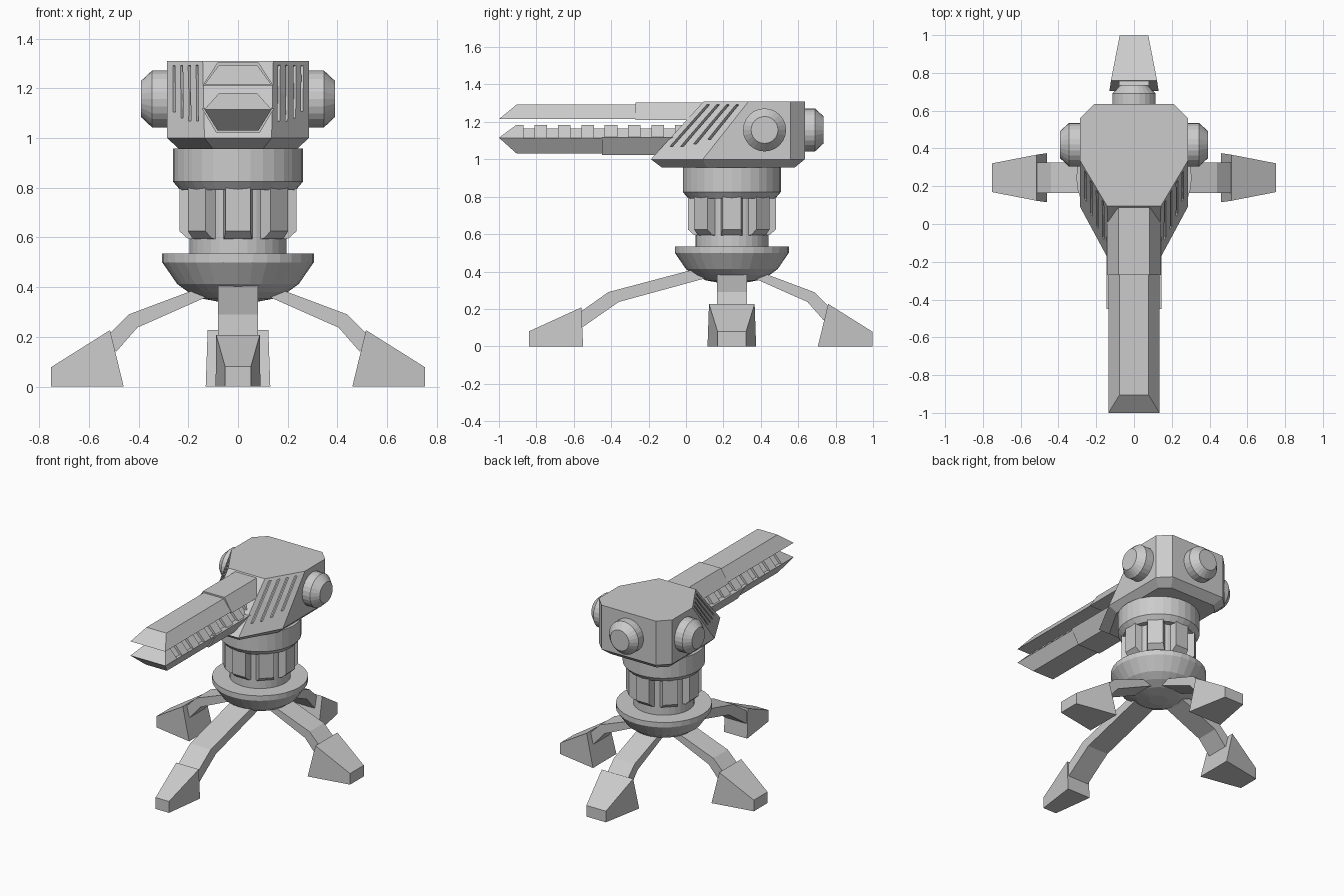
import bpy, bmesh
from math import sin, cos, pi
from mathutils import Vector, Matrix

if "Cube" in bpy.data.objects:
    bpy.data.objects.remove(bpy.data.objects["Cube"])

CY = 0.245  # y of the pedestal axis


def make(name, lofts, mat=Matrix()):
    """One object from several lofts; a loft is a list of equal-sized point rings."""
    bm = bmesh.new()
    for rings in lofts:
        vs = [[bm.verts.new(mat @ Vector(p)) for p in r] for r in rings]
        n = len(vs[0])
        for a, b in zip(vs, vs[1:]):
            for i in range(n):
                j = (i + 1) % n
                bm.faces.new((a[i], a[j], b[j], b[i]))
        bm.faces.new(vs[0][::-1])
        bm.faces.new(vs[-1])
    bmesh.ops.recalc_face_normals(bm, faces=bm.faces)
    me = bpy.data.meshes.new(name)
    bm.to_mesh(me)
    bm.free()
    ob = bpy.data.objects.new(name, me)
    bpy.context.collection.objects.link(ob)
    return ob


def lathe(profile, n=32):
    return [[(r * cos(2 * pi * i / n), r * sin(2 * pi * i / n), z) for i in range(n)]
            for r, z in profile]


def sym(half):
    """Mirror a half outline over x = 0 into a closed ring."""
    return half + [(-x, y, z) for x, y, z in reversed(half)]


def bar(b, t, yb, yt, y1):
    """Trapezoid bar along y: b, t = (half width, z); slanted front end from yb to yt."""
    ring = lambda ya, yc: sym([(b[0], ya, b[1]), (t[0], yc, t[1])])
    return [ring(yb, yt), ring(y1, y1)]


axis = Matrix.Translation((0, CY, 0))

# Pedestal: bowl, column, collar
make("base_bowl", [lathe([(0.06, 0.338), (0.14, 0.353), (0.20, 0.38), (0.245, 0.413),
                          (0.305, 0.50), (0.305, 0.535)])], axis)
make("column", [lathe([(0.195, 0.52), (0.195, 0.82)])], axis)
make("collar", [lathe([(0.232, 0.79), (0.262, 0.825), (0.262, 0.957)])], axis)

# Eight fins around the column
for k in range(8):
    fin = [(0.17, 0.59), (0.205, 0.597), (0.235, 0.625), (0.235, 0.80), (0.17, 0.80)]
    w = [0.06, 0.055, 0.05, 0.05, 0.06]
    make(f"column_fin_{k + 1}", [[[(r, s * h, z) for (r, z), h in zip(fin, w)] for s in (-1, 1)]],
         axis @ Matrix.Rotation(k * pi / 4, 4, 'Z'))

# Legs and feet: profiles in (radius, z), extruded sideways
short_leg = [(0.10, 0.415), (0.20, 0.38), (0.44, 0.29), (0.54, 0.19),
             (0.49, 0.14), (0.405, 0.237), (0.15, 0.35), (0.10, 0.37)]
long_leg = [(0.10, 0.435), (0.245, 0.40), (0.66, 0.29), (0.83, 0.17),
            (0.83, 0.08), (0.605, 0.237), (0.155, 0.36), (0.10, 0.375)]
short_foot = [(0.46, 0, 0.13), (0.752, 0, 0.076), (0.752, 0.078, 0.076), (0.515, 0.227, 0.122)]
long_foot = [(0.795, 0, 0.09), (1.085, 0, 0.052), (1.085, 0.08, 0.052), (0.805, 0.208, 0.088)]
for name, ang, leg, foot in (("right", 0, short_leg, short_foot), ("back", 90, short_leg, short_foot),
                             ("left", 180, short_leg, short_foot), ("front", 270, long_leg, long_foot)):
    m = axis @ Matrix.Rotation(ang * pi / 180, 4, 'Z')
    make(name + "_leg", [[[(r, s * 0.08, z) for r, z in leg] for s in (-1, 1)]], m)
    make(name + "_foot", [[[(r, s * w, z) for r, z, w in foot] for s in (-1, 1)]], m)

# Head: three stacked eight-sided outlines
head_rings = [[(0.10, -0.128), (0.237, 0.11), (0.237, 0.525), (0.175, 0.58)],
              [(0.135, -0.188), (0.285, 0.09), (0.285, 0.56), (0.21, 0.635)],
              [(0.142, 0.095), (0.285, 0.335), (0.285, 0.56), (0.21, 0.635)]]
head = make("head", [[sym([(x, y, z) for x, y in r])
                      for r, z in zip(head_rings, (0.955, 1.0, 1.31))]])

# Vent slits cut into the sloping front corners
slits = []
for s in (-1, 1):
    n = Vector((0.79 * s, -0.48, 0.38))
    e = Vector((0.52 * s, 0.855, 0)) * 0.009
    for x, end in ((0.162, 0.78), (0.194, 0.78), (0.226, 0.74), (0.257, 0.66)):
        t = (x - 0.135) / 0.15
        top = Vector((x * s, 0.095 + 0.24 * t, 1.31))
        low = Vector((x * s, -0.188 + 0.278 * t, 1.0))
        slits.append([[p + e - n * 0.02, p + e + n * 0.03, p - e + n * 0.03, p - e - n * 0.02]
                      for p in (top.lerp(low, 0.06), top.lerp(low, end))])
cutter = make("vent_cutter", slits)
cutter.hide_render = True
mod = head.modifiers.new("vents", 'BOOLEAN')
mod.operation, mod.object, mod.solver = 'DIFFERENCE', cutter, 'EXACT'
bpy.context.view_layer.objects.active = head
bpy.ops.object.modifier_apply(modifier="vents")
bpy.data.objects.remove(cutter)

# Round knobs on both sides and the back
knob = lathe([(0.115, -0.02), (0.115, 0.06), (0.072, 0.106)], 24)
for name, pos, ang in (("right_knob", (0.285, 0.42, 1.157), 0), ("left_knob", (-0.285, 0.42, 1.157), pi),
                       ("back_knob", (0, 0.63, 1.157), pi / 2)):
    make(name, [knob], Matrix.Translation(pos) @ Matrix.Rotation(ang, 4, 'Z')
         @ Matrix.Rotation(pi / 2, 4, 'Y'))

# Twin barrels with sleeves
make("upper_barrel", [bar((0.135, 1.215), (0.077, 1.293), -1.0, -0.905, 0.2)])
make("upper_sleeve", [bar((0.143, 1.21), (0.083, 1.303), -0.27, -0.27, 0.2)])
make("lower_barrel", [bar((0.135, 1.115), (0.082, 1.03), -1.0, -0.905, 0.05)])
make("lower_sleeve", [bar((0.145, 1.119), (0.088, 1.022), -0.45, -0.45, 0.05)])

# Ridged rail on top of the lower barrel
make("rail", [bar((0.118, 1.11), (0.065, 1.165), -0.92, -0.9, 0.1)])
make("rail_tip", [bar((0.135, 1.115), (0.075, 1.182), -1.0, -0.91, -0.87)])
for k in range(7):
    y = -0.81 + 0.125 * k
    make(f"rail_ridge_{k + 1}", [bar((0.135, 1.115), (0.075, 1.182), y, y, y + 0.068)])
